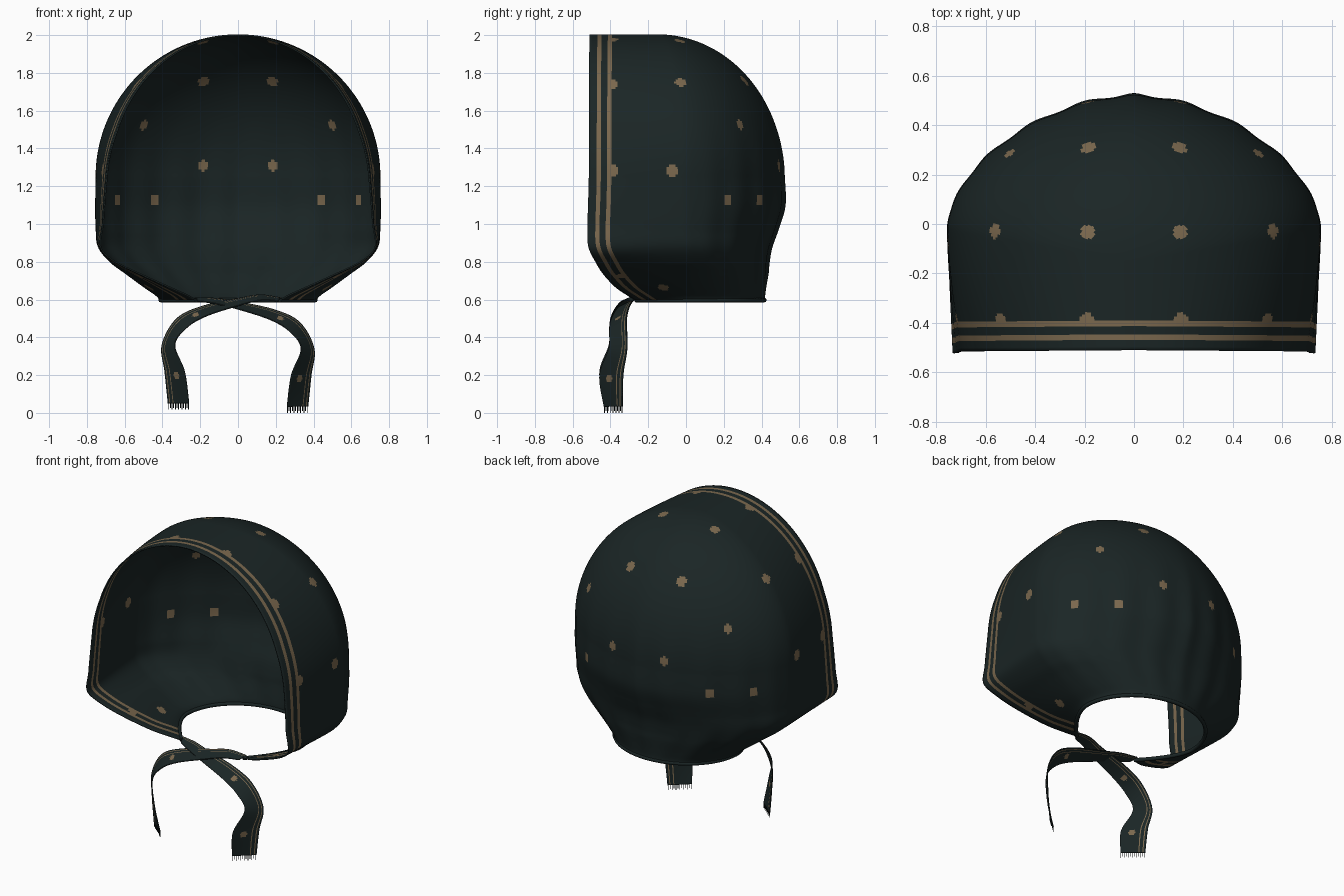
import bpy, bmesh, math
from mathutils import Vector

if "Cube" in bpy.data.objects:
    bpy.data.objects.remove(bpy.data.objects["Cube"])

# ---------- materials ----------
def material(name, rgb):
    m = bpy.data.materials.new(name)
    m.diffuse_color = (*rgb, 1)
    m.use_nodes = True
    m.node_tree.nodes["Principled BSDF"].inputs["Base Color"].default_value = m.diffuse_color
    return m

FABRIC = material("dark teal cloth", (0.0105, 0.0185, 0.0185))
GOLD = material("dull gold print", (0.195, 0.137, 0.075))

# ---------- helpers ----------
def make_object(name, bm, thickness):
    mesh = bpy.data.meshes.new(name)
    bm.to_mesh(mesh)
    bm.free()
    ob = bpy.data.objects.new(name, mesh)
    bpy.context.collection.objects.link(ob)
    mesh.materials.append(FABRIC)
    mesh.materials.append(GOLD)
    mesh.shade_smooth()
    if thickness:
        mod = ob.modifiers.new("cloth", 'SOLIDIFY')
        mod.thickness, mod.offset = thickness, 0
    return ob

def ramp(x, lo, hi):
    return min(max((x - lo) / (hi - lo), 0), 1)

def spline(knots, steps):
    """Catmull-Rom through tuples of any length."""
    out = []
    n = len(knots)
    for i in range(n - 1):
        a, b, c, d = (knots[min(max(j, 0), n - 1)] for j in (i - 1, i, i + 1, i + 2))
        for k in range(steps):
            t = k / steps
            out.append(tuple(0.5 * (2 * q + (r - p) * t + (2 * p - 5 * q + 4 * r - s) * t * t
                                    + (3 * q - p - 3 * r + s) * t ** 3)
                             for p, q, r, s in zip(a, b, c, d)))
    out.append(knots[-1])
    return out

def grid(rows, is_stripe):
    """Skin rows of points; is_stripe(column) marks printed columns."""
    bm = bmesh.new()
    vs = [[bm.verts.new(p) for p in row] for row in rows]
    for a, b in zip(vs, vs[1:]):
        for j in range(len(a) - 1):
            f = bm.faces.new((a[j], a[j + 1], b[j + 1], b[j]))
            f.material_index = int(is_stripe(j))
    return bm

def print_dots(bm, centres, radius):
    """Colour the faces around the surface point nearest each centre."""
    faces = [(f, f.calc_center_median()) for f in bm.faces]
    for c in centres:
        c = Vector(c)
        hub = min(faces, key=lambda fc: (fc[1] - c).length_squared)[1]
        for f, m in faces:
            if (m - hub).length < radius:
                f.material_index = 1

# ---------- hood: U-shaped level sections (z, half width, front y, bend y, back y) ----------
sections = []
for i in range(90):
    th = math.radians(90) * i / 90
    s = math.sin(th)
    sections.append((1.25 + 0.75 * math.cos(th), 0.75 * s, -0.51 - 0.004 * s,
                     -0.15 + 0.13 * s, -0.15 + 0.665 * s))
sections += spline([(1.25, .75, -.514, -.02, .515), (1.10, .752, -.518, -.02, .518),
                    (0.98, .75, -.522, -.02, .485), (0.88, .738, -.517, -.01, .45),
                    (0.80, .675, -.478, 0, .435), (0.74, .595, -.44, .01, .43),
                    (0.67, .50, -.375, .02, .42), (0.625, .435, -.31, .04, .415),
                    (0.597, .41, -.265, .05, .415)], 9)

# distances back from the front edge; columns 3-4 and 8-9 carry the stripes
EDGE = [0, .015, .03, .042, .053, .064, .075, .086, .097, .108, .12]
STRIPES = {3, 4, 8, 9}
SIDE, BACK = 32, 66

def half_section(z, w, yf, yc, yb):
    pts = []
    length = yc - yf
    # mouth narrower than the head, and drawn in under the chin
    pinch = 0.03 * ramp(z, .85, 1.0) + 0.07 * ramp(z, 0.8, 1.5) + 0.46 * ramp(-z, -.88, -.597) ** 2
    offs = EDGE + [.12 + (length - .12) * k / SIDE for k in range(1, SIDE + 1)]
    for s in offs:
        pts.append((w * (1 - pinch * (1 - s / length) ** 1.6), yf + s, z))
    gather = 0.010 * ramp(-z, -1.55, -1.15) * ramp(z, .6, .75)
    e = 1 + 0.14 * ramp(z, .6, .95)
    for k in range(1, BACK + 1):
        a = math.radians(90) * k / BACK
        fold = 1 + gather * math.cos(20 * (a - math.pi / 2)) * math.sin(a)
        pts.append((w * max(math.cos(a), 0) ** e * fold,
                    yc + (yb - yc) * math.sin(a) ** e * fold, z))
    return pts

rows = []
for sec in sections:
    h = half_section(*sec)
    rows.append(h + [(-x, y, z) for x, y, z in reversed(h[:-1])])
last = len(rows[0]) - 2
hood = grid(rows, lambda j: min(j, last - j) in STRIPES)
bmesh.ops.remove_doubles(hood, verts=hood.verts[:], dist=1e-5)
bmesh.ops.recalc_face_normals(hood, faces=hood.faces[:])

# printed dots, mirrored left and right
right_dots = [(.19, -.03, 1.97), (.56, -.025, 1.74), (.19, .315, 1.76), (.505, .29, 1.53),
              (.18, .48, 1.31), (.72, -.07, 1.28), (.435, .385, 1.13), (.64, .21, 1.13),
              (.19, -.387, 1.97), (.53, -.387, 1.74), (.72, -.39, 1.29),
              (.47, -.12, .66), (.54, -.34, .71)]
print_dots(hood, [(s * x, y, z) for x, y, z in right_dots for s in (1, -1)], 0.029)
make_object("bonnet_hood", hood, 0.008)

# ---------- binding around the neck edge ----------
curve = bpy.data.curves.new("neck_binding", 'CURVE')
curve.dimensions = '3D'
curve.bevel_depth, curve.bevel_resolution = 0.012, 2
curve.use_fill_caps = True
neck = rows[-1][::4]
sp = curve.splines.new('POLY')
sp.points.add(len(neck) - 1)
for p, c in zip(sp.points, neck):
    p.co = (*c, 1)
curve.materials.append(FABRIC)
bpy.context.collection.objects.link(bpy.data.objects.new("neck_binding", curve))

# ---------- crossing ties: centre xyz + half-width vector xyz ----------
TIE = [(-.22, -.265, .60, -.01, .025, .008), (-.12, -.295, .592, 0, .035, .014),
       (0, -.325, .568, -.005, .04, .02), (.18, -.35, .52, .01, .045, .026),
       (.30, -.36, .455, .026, .045, .024), (.368, -.36, .34, .034, .048, 0),
       (.335, -.395, .2, .052, .062, 0), (.315, -.385, .033, .055, .048, 0)]
COLS = 25

def tie(name, side, lift):
    knots = [(side * k[0], k[1], k[2] + (lift if i else 0), side * k[3], k[4], k[5])
             for i, k in enumerate(TIE)]
    path = spline(knots, 14)
    frac = [-1 + 2 * j / COLS for j in range(COLS + 1)]
    ribbon = [[Vector(p[:3]) + Vector(p[3:]) * t for t in frac] for p in path]
    bm = grid(ribbon, lambda j: j in (18, 22))
    print_dots(bm, [ribbon[i][11] for i in (46, 86)], 0.02)
    make_object(name, bm, 0.006)
    # fringe threads on the cut end
    fr = bmesh.new()
    end = ribbon[-1]
    for j in range(0, COLS, 2):
        a, b = end[j], end[j].lerp(end[j + 1], 0.6)
        drop = Vector((0, 0, -0.033 if j % 4 == 0 else -0.024))
        fr.faces.new([fr.verts.new(v) for v in (a, b, b + drop, a + drop)])
    make_object(name + "_fringe", fr, 0.003)

tie("right_tie", 1, 0.0)
tie("left_tie", -1, 0.018)
